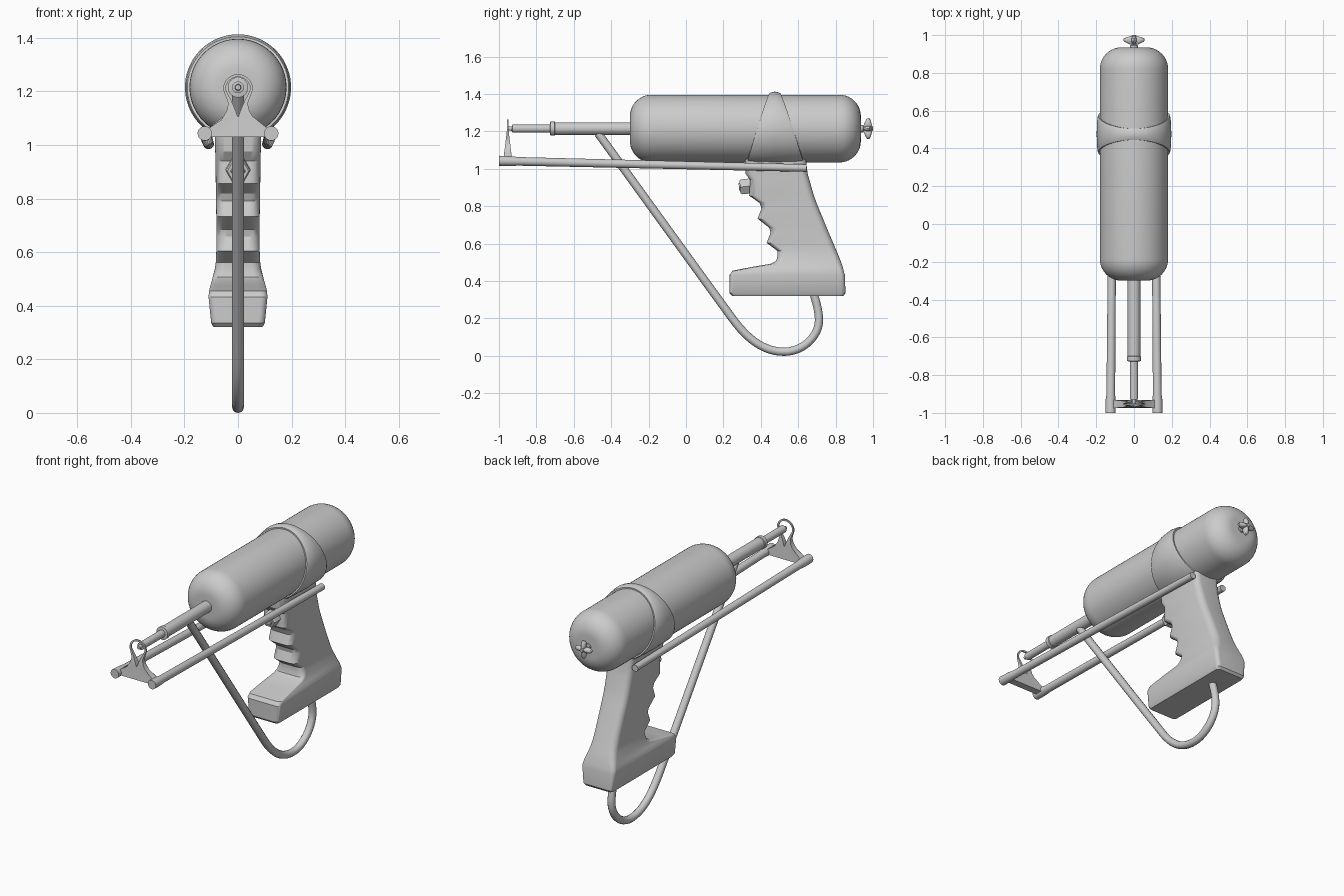
import bpy, bmesh, math
from math import sin, cos, pi, sqrt

if "Cube" in bpy.data.objects:
    bpy.data.objects.remove(bpy.data.objects["Cube"])

AXIS_Z = 1.215


def finish(obj, angle=35):
    bpy.ops.object.select_all(action='DESELECT')
    obj.select_set(True)
    bpy.context.view_layer.objects.active = obj
    bpy.ops.object.shade_smooth_by_angle(angle=math.radians(angle))


def loft(name, rings, closed=False, angle=35):
    """Skin a list of equal-length point rings; cap the ends or close the loop."""
    bm = bmesh.new()
    vs = [[bm.verts.new(p) for p in r] for r in rings]
    n = len(vs[0])
    pairs = list(zip(vs, vs[1:])) + ([(vs[-1], vs[0])] if closed else [])
    for a, b in pairs:
        for i in range(n):
            j = (i + 1) % n
            bm.faces.new((a[i], a[j], b[j], b[i]))
    if not closed:
        bm.faces.new(vs[0])
        bm.faces.new(vs[-1])
    bmesh.ops.recalc_face_normals(bm, faces=bm.faces)
    me = bpy.data.meshes.new(name)
    bm.to_mesh(me)
    bm.free()
    obj = bpy.data.objects.new(name, me)
    bpy.context.collection.objects.link(obj)
    finish(obj, angle)
    return obj


def ring(y, r, n=32, x=0, z=AXIS_Z):
    return [(x + r * cos(2 * pi * i / n), y, z + r * sin(2 * pi * i / n)) for i in range(n)]


def lathe(name, profile, n=32, **kw):
    return loft(name, [ring(y, r, n) for y, r in profile], **kw)


# Tank: cylinder with filleted ends
R, F, Y0, Y1 = 0.181, 0.115, -0.30, 0.935
front = [(Y0 + F * (1 - cos(a)), R - F + F * sin(a)) for a in [pi / 2 * i / 10 for i in range(11)]]
back = [(Y1 - (y - Y0), r) for y, r in reversed(front)]
lathe("tank", front + back, n=64)

# Nozzle: main barrel with collar, then a thin tip
lathe("nozzle_barrel", [(-0.28, .034), (-.700, .034), (-.702, .038), (-.725, .038), (-.727, .03)])
lathe("nozzle_tip", [(-.70, .022), (-.928, .022), (-.93, .012), (-.95, .010)])

# Strap: band around the tank, widening towards the grip
rings = []
N = 72
for i in range(N):
    a = 2 * pi * i / N
    t = (1 - sin(a)) / 2                       # 0 at the top, 1 at the bottom
    s = max(t, 0) ** 0.9
    yf, yb = 0.445 - 0.12 * s, 0.505 + 0.125 * s
    sec = [(yf, .174), (yf, .189), (yf + .012, .194), ((yf + yb) / 2, .198),
           (yb - .012, .194), (yb, .189), (yb, .174)]
    rings.append([(r * cos(a), y, AXIS_Z + r * sin(a)) for y, r in sec])
loft("tank_strap", rings, closed=True)

# Grip: stacked rounded-rectangle sections (z, front y, back y, half width, corner)
sections = [
    (.321, .246, .842, .092, .020), (.335, .233, .853, .100, .024), (.433, .233, .849, .110, .024),
    (.455, .249, .843, .108, .026), (.475, .350, .838, .103, .028), (.492, .452, .832, .098, .032),
    (.508, .482, .827, .094, .034), (.535, .490, .816, .087, .036), (.561, .489, .805, .083, .038),
    (.604, .431, .787, .081, .040), (.658, .452, .764, .081, .040), (.684, .446, .753, .081, .040),
    (.733, .383, .733, .081, .040), (.790, .404, .709, .082, .040), (.818, .393, .698, .082, .040),
    (.856, .338, .684, .083, .040), (.940, .343, .660, .084, .038), (.975, .318, .650, .085, .036),
    (1.06, .313, .640, .086, .034)]


def rounded_rect(z, y0, y1, w, c, n=6):
    pts = []
    for cx, cy, start in ((w - c, y1 - c, 0), (c - w, y1 - c, 1), (c - w, y0 + c, 2), (w - c, y0 + c, 3)):
        for i in range(n + 1):
            a = pi / 2 * (start + i / n)
            pts.append((cx + c * cos(a), cy + c * sin(a), z))
    return pts


loft("grip", [rounded_rect(*s) for s in sections], angle=32)

# Trigger button: hexagonal, tilted slightly
btn = loft("trigger_button", [ring(y, r, 6, 0, 0) for y, r in
                              ((.05, .046), (-.015, .046), (-.023, .040), (-.023, .028), (-.029, .024))], angle=20)
btn.location = (0, .312, .905)
btn.rotation_euler = (math.radians(6), 0, 0)

# Side rails, converging slightly to the back
for side, label in ((-1, "left"), (1, "right")):
    loft("rail_" + label, [ring(-1.0, .027, 20, side * .124, 1.043),
                           ring(-.93, .026, 20, side * .124, 1.041),
                           ring(-.90, .023, 20, side * .123, 1.040),
                           ring(.645, .020, 20, side * .110, 1.004)])

# Front bracket: flared plate with a teardrop eye; pairs of outer / inner outline points
half = [((0, 1.030), (0, 1.105)), ((.055, 1.030), (.003, 1.110)), ((.112, 1.030), (.006, 1.120)),
        ((.115, 1.058), (.010, 1.130)), ((.065, 1.090), (.014, 1.140)), ((.043, 1.125), (.018, 1.150)),
        ((.036, 1.155), (.025, 1.165)), ((.046, 1.182), (.037, 1.188)), ((.054, 1.203), (.045, 1.205))]
for i in range(1, 8):
    a = pi / 2 * i / 7
    half.append(((.056 * cos(a), 1.208 + .056 * sin(a)), (.046 * cos(a), 1.208 + .046 * sin(a))))
outline = half + [((-o[0], o[1]), (-i[0], i[1])) for o, i in reversed(half[1:-1])]


def thick(z):
    return .004 + .018 * min(1, max(0, (1.21 - z) / .15))


rings = []
for o, i in outline:
    rings.append([(o[0], -.953 - thick(o[1]), o[1]), (o[0], -.953 + thick(o[1]), o[1]),
                  (i[0], -.953 + thick(i[1]), i[1]), (i[0], -.953 - thick(i[1]), i[1])])
loft("front_bracket", rings, closed=True)

# Hose: straight run from the nozzle, looping up into the base of the grip
path = [  # (left handle, point, right handle) as (y, z)
    ((-.47, 1.20), (-.470, 1.190), (-.25, .887)), ((.05, .471), (.250, .197), (.333, .084)),
    ((.420, .022), (.525, .022), (.625, .022)), ((.711, .105), (.711, .190), (.711, .240)),
    ((.695, .290), (.682, .335), (.67, .36))]
cu = bpy.data.curves.new("hose", 'CURVE')
cu.dimensions = '3D'
cu.bevel_depth = .022
cu.bevel_resolution = 4
cu.use_fill_caps = True
sp = cu.splines.new('BEZIER')
sp.bezier_points.add(len(path) - 1)
for bp, (l, p, r) in zip(sp.bezier_points, path):
    bp.handle_left_type = bp.handle_right_type = 'FREE'
    bp.co, bp.handle_left, bp.handle_right = (0, *p), (0, *l), (0, *r)
hose = bpy.data.objects.new("hose", cu)
bpy.context.collection.objects.link(hose)
bpy.ops.object.select_all(action='DESELECT')
hose.select_set(True)
bpy.context.view_layer.objects.active = hose
bpy.ops.object.convert(target='MESH')
finish(bpy.context.view_layer.objects.active)

# Filler valve: stem and four-lobed knob
lathe("valve_stem", [(.92, .020), (.945, .020), (.950, .013), (.996, .013), (1.0, .009)], n=20)


def lobes(y, s, n=48):
    pts = []
    for i in range(n):
        a = 2 * pi * i / n
        r = s * (.037 + .019 * cos(4 * a))
        pts.append((r * cos(a), y, AXIS_Z + r * sin(a)))
    return pts


loft("valve_knob", [lobes(y, s) for y, s in
                    ((.950, .35), (.960, .75), (.968, .97), (.975, 1), (.982, .97), (.988, .75), (.994, .35))])
